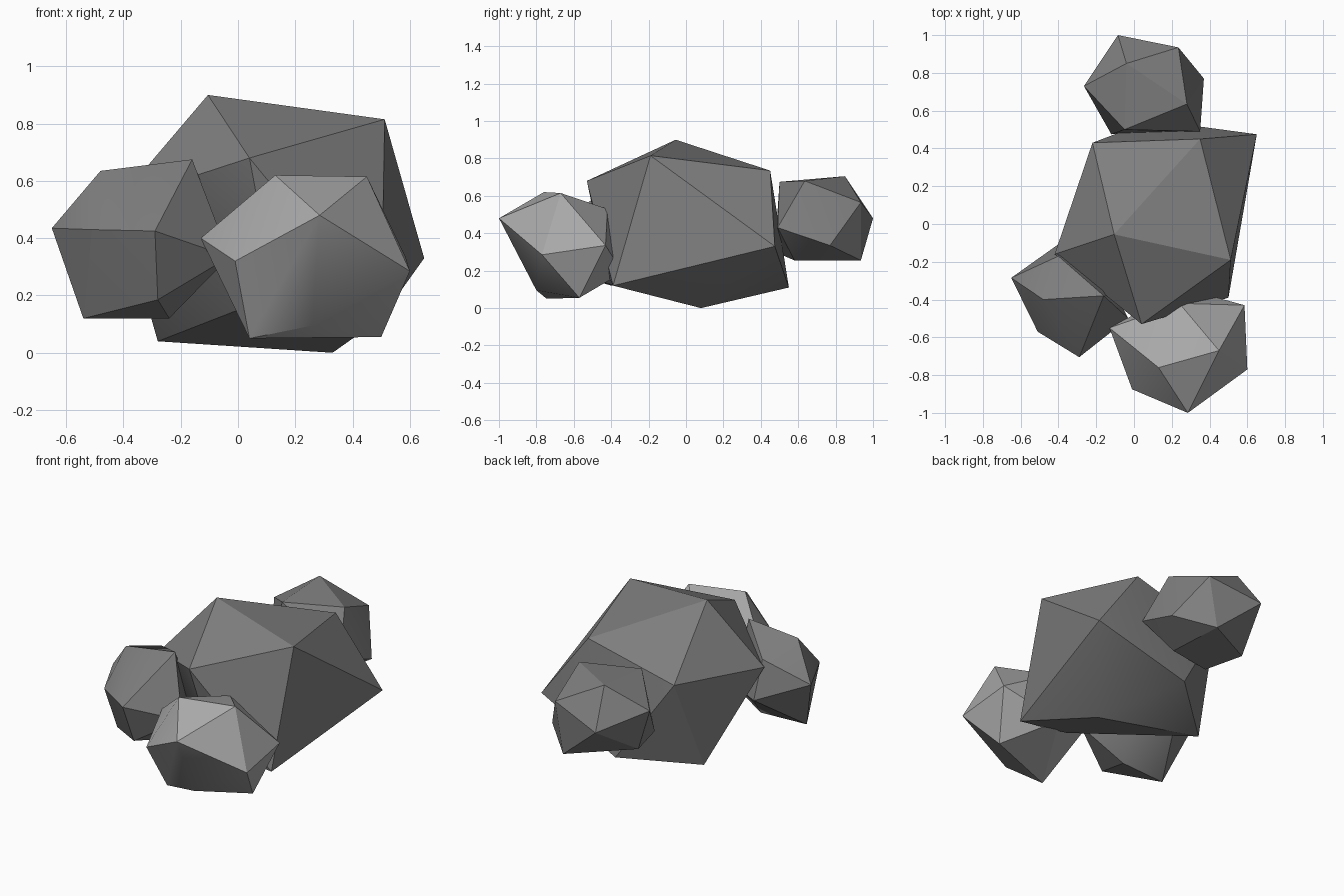
import bpy, bmesh, math

if "Cube" in bpy.data.objects:
    bpy.data.objects.remove(bpy.data.objects["Cube"])


def material(name, rgb):
    m = bpy.data.materials.new(name)
    m.diffuse_color = (*rgb, 1)
    m.use_nodes = True
    m.node_tree.nodes["Principled BSDF"].inputs["Base Color"].default_value = m.diffuse_color
    return m


dark = material("dark grey stone", (0.21, 0.21, 0.21))
light = material("light grey stone", (0.40, 0.40, 0.40))


def rock(name, corners, mat):
    """Faceted boulder: the convex skin around twelve corner points."""
    bm = bmesh.new()
    for c in corners:
        bm.verts.new(c)
    bmesh.ops.convex_hull(bm, input=bm.verts[:])
    bmesh.ops.delete(bm, geom=[v for v in bm.verts if not v.link_faces], context='VERTS')
    bmesh.ops.recalc_face_normals(bm, faces=bm.faces[:])
    me = bpy.data.meshes.new(name)
    bm.to_mesh(me)
    bm.free()
    me.materials.append(mat)
    ob = bpy.data.objects.new(name, me)
    bpy.context.collection.objects.link(ob)
    bpy.ops.object.select_all(action='DESELECT')
    ob.select_set(True)
    bpy.context.view_layer.objects.active = ob
    bpy.ops.object.shade_smooth_by_angle(angle=math.radians(30))
    return ob


# Big central boulder: top, upper ring, lower ring, bottom
rock("large_rock", [
    (-.105, -.055, .90),
    (.512, -.19, .815), (.04, -.53, .68), (-.42, -.16, .53), (-.22, .43, .59), (.35, .45, .735),
    (.50, -.39, .12), (.13, -.43, .20), (-.28, .225, .04), (.095, .55, .11), (.65, .475, .33),
    (.33, .08, 0)], dark)

# Pale boulder at the front right
rock("front_right_rock", [
    (.285, -1.0, .48), (.13, -.76, .62), (.45, -.67, .615), (.24, -.42, .53),
    (.585, -.43, .335), (-.13, -.55, .40), (-.01, -.875, .32), (.60, -.77, .285),
    (.26, -.80, .095), (.26, -.34, .19), (.04, -.745, .05), (.50, -.57, .055)], light)

# Boulder at the front left
rock("front_left_rock", [
    (-.29, -.705, .425), (-.48, -.40, .635), (-.16, -.38, .675), (-.65, -.285, .435),
    (-.51, -.57, .43), (-.54, -.40, .12), (-.40, -.17, .57), (-.28, -.61, .185),
    (-.24, -.38, .12), (-.39, -.10, .34), (-.18, -.21, .34), (-.03, -.50, .335)], dark)

# Boulder at the back
rock("back_rock", [
    (-.04, .85, .705), (.28, .635, .68), (.235, .935, .565), (-.085, 1.0, .48),
    (-.265, .73, .56), (-.05, .50, .675), (.37, .77, .335), (.35, .49, .43),
    (.18, .935, .255), (-.18, .72, .30), (-.12, .475, .30), (.20, .58, .255)], dark)
